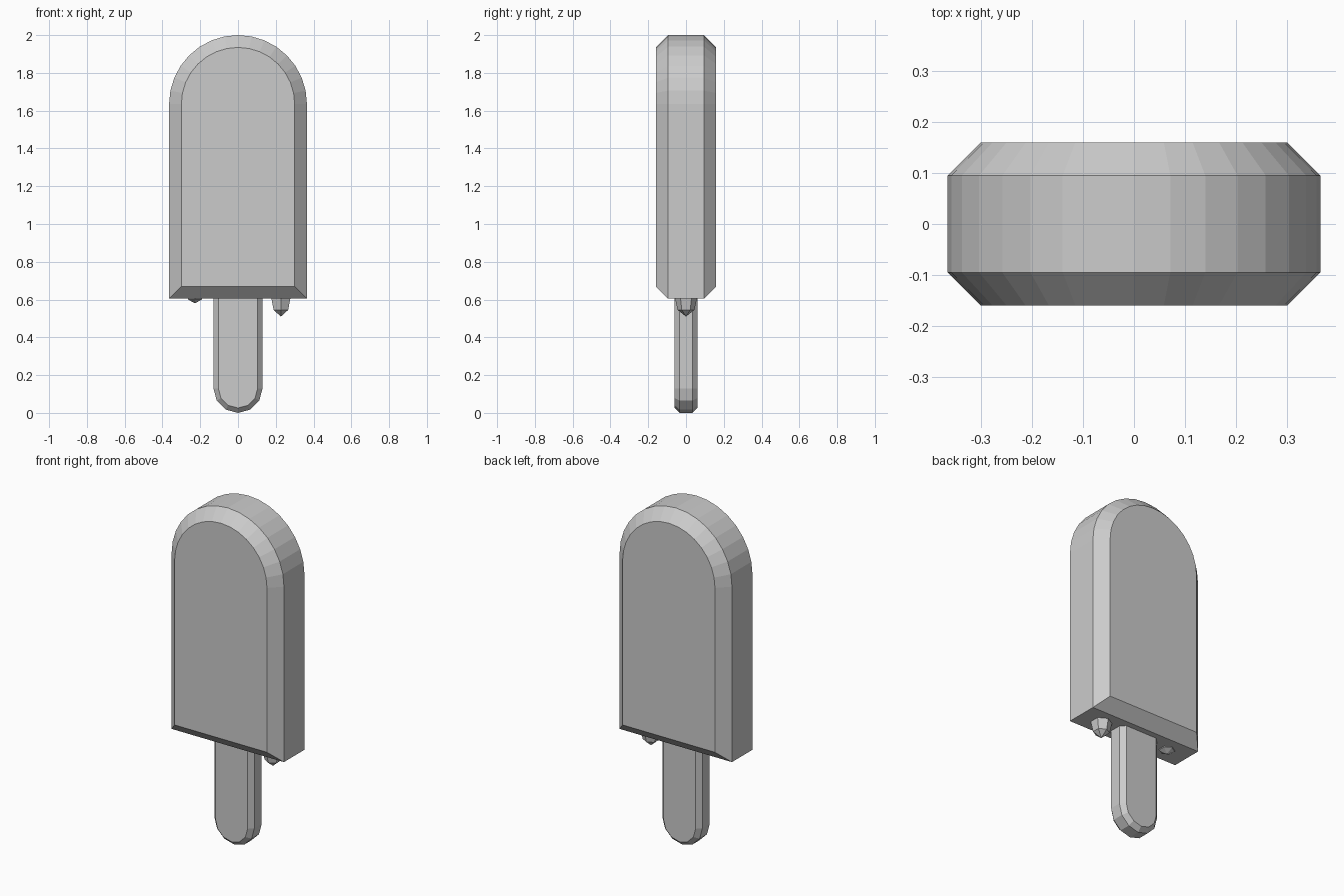
import bpy, bmesh
from math import pi, cos, sin

if "Cube" in bpy.data.objects:
    bpy.data.objects.remove(bpy.data.objects["Cube"])


def outline(r, arc_z, flat_z, steps):
    # half-round end about arc_z, square end at flat_z
    s = 1 if arc_z > flat_z else -1
    arc = [(r * cos(pi * k / steps), arc_z + s * r * sin(pi * k / steps))
           for k in range(steps + 1)]
    return arc + [(-r, flat_z), (r, flat_z)]


def slab(name, r, arc_z, flat_z, steps, half_depth, bevel):
    # chamfered slab: outlines lofted through four depths
    s = 1 if arc_z > flat_z else -1
    bm = bmesh.new()
    rings = []
    for y, inset in ((-half_depth, bevel), (bevel - half_depth, 0),
                     (half_depth - bevel, 0), (half_depth, bevel)):
        pts = outline(r - inset, arc_z, flat_z + s * inset, steps)
        rings.append([bm.verts.new((x, y, z)) for x, z in pts])
    n = len(rings[0])
    for a, b in zip(rings, rings[1:]):
        for i in range(n):
            j = (i + 1) % n
            bm.faces.new((a[i], a[j], b[j], b[i]))
    bm.faces.new(rings[0])
    bm.faces.new(rings[-1])
    bmesh.ops.recalc_face_normals(bm, faces=bm.faces)
    mesh = bpy.data.meshes.new(name)
    bm.to_mesh(mesh)
    bm.free()
    obj = bpy.data.objects.new(name, mesh)
    bpy.context.collection.objects.link(obj)
    return obj


def drip(name, x, z, r, h):
    # low-poly melted drop, its upper half hidden in the ice
    bpy.ops.mesh.primitive_uv_sphere_add(segments=6, ring_count=4, radius=1,
                                         location=(x, 0, z))
    obj = bpy.context.object
    obj.name = name
    obj.scale = (r, r, h)


# frozen body and wooden stick
slab("ice_body", 0.365, 1.635, 0.605, 16, 0.16, 0.065)
slab("stick", 0.13, 0.13, 0.75, 6, 0.06, 0.026)

# drips on the underside
drip("drip_right", 0.227, 0.63, 0.063, 0.12)
drip("drip_left", -0.228, 0.65, 0.06, 0.07)
